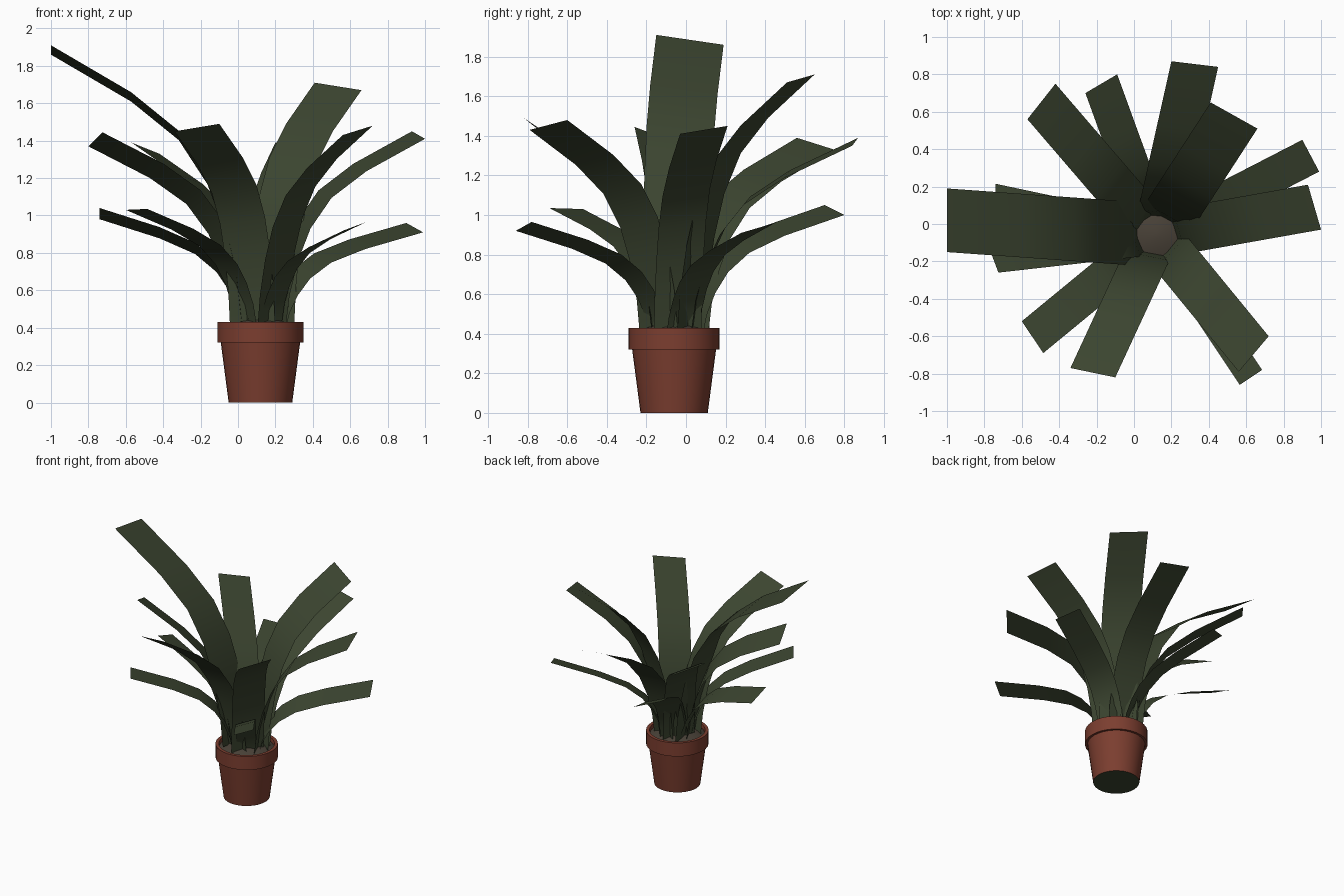
import bpy, math
from mathutils import Vector

if "Cube" in bpy.data.objects:
    bpy.data.objects.remove(bpy.data.objects["Cube"])

CX, CY = 0.12, -0.06      # pot axis


def material(name, rgb):
    m = bpy.data.materials.new(name)
    m.diffuse_color = (*rgb, 1.0)
    m.use_nodes = True
    m.node_tree.nodes["Principled BSDF"].inputs["Base Color"].default_value = m.diffuse_color
    return m


GREEN = material("leaf green", (0.045, 0.060, 0.030))
CLAY = material("terracotta", (0.200, 0.048, 0.029))
SOIL = material("soil", (0.065, 0.052, 0.038))


def make_object(name, verts, faces, mats, angle=None):
    mesh = bpy.data.meshes.new(name)
    mesh.from_pydata(verts, [], faces)
    for m in mats:
        mesh.materials.append(m)
    mesh.update()
    ob = bpy.data.objects.new(name, mesh)
    bpy.context.collection.objects.link(ob)
    if angle:
        bpy.ops.object.select_all(action='DESELECT')
        ob.select_set(True)
        bpy.context.view_layer.objects.active = ob
        bpy.ops.object.shade_smooth_by_angle(angle=math.radians(angle))
    return ob


def lathe(name, profile, mats, sides=32, cap_start=False, cap_end=False):
    """Spin a (radius, height) profile around the pot axis."""
    verts = [(CX + r * math.cos(2 * math.pi * i / sides),
              CY + r * math.sin(2 * math.pi * i / sides), z)
             for r, z in profile for i in range(sides)]
    faces = []
    for k in range(len(profile) - 1):
        for i in range(sides):
            j = (i + 1) % sides
            faces.append((k * sides + i, k * sides + j,
                          (k + 1) * sides + j, (k + 1) * sides + i))
    if cap_start:
        faces.append(tuple(reversed(range(sides))))
    if cap_end:
        n = (len(profile) - 1) * sides
        faces.append(tuple(range(n, n + sides)))
    return make_object(name, verts, faces, mats, 30)


# Pot: tapered body, overhanging rim, inner lip; dark underside
pot = lathe("pot", [(0.17, 0), (0.212, 0.32), (0.23, 0.32), (0.23, 0.43),
                    (0.205, 0.43), (0.20, 0.38)], [CLAY, GREEN], cap_start=True)
for p in pot.data.polygons:
    if p.normal.z < -0.9 and p.center.z < 0.01:
        p.material_index = 1

# Soil: low mound
lathe("soil", [(0.203, 0.40), (0.14, 0.43), (0.07, 0.452), (0.015, 0.46)],
      [SOIL], cap_end=True)

# Leaves: flat strips with one shared arc (outward fraction, upward fraction),
# each fixed by its left and right tip corners
ARC = [(0, 0), (0.03, 0.18), (0.09, 0.36), (0.18, 0.53), (0.33, 0.69),
       (0.58, 0.83), (1, 1)]
TIPS = [
    ((-1.00, -0.15, 1.91), (-1.00, 0.19, 1.86)),
    ((0.20, 0.87, 1.39), (0.45, 0.84, 1.35)),
    ((0.41, 0.65, 1.71), (0.66, 0.51, 1.67)),
    ((-0.57, 0.56, 1.39), (-0.42, 0.75, 1.33)),
    ((0.93, 0.21, 1.45), (1.00, -0.03, 1.41)),
    ((0.72, -0.60, 1.48), (0.56, -0.79, 1.43)),
    ((-0.10, -0.82, 1.49), (-0.34, -0.77, 1.45)),
    ((-0.725, -0.26, 1.445), (-0.80, -0.06, 1.37)),
    ((0.90, 0.45, 0.96), (0.99, 0.28, 0.91)),
    ((0.685, -0.78, 0.965), (0.565, -0.86, 0.92)),
    ((-0.485, -0.69, 1.035), (-0.60, -0.52, 1.03)),
    ((-0.74, 0.03, 1.04), (-0.74, 0.215, 0.98)),
    ((-0.26, 0.70, 1.05), (-0.09, 0.80, 1.00)),
]
for n, (left, right) in enumerate(TIPS):
    left, right = Vector(left), Vector(right)
    tip = (left + right) / 2
    half = (left - right) / 2
    out = Vector((tip.x - CX, tip.y - CY, 0)).normalized()
    base = Vector((CX, CY, 0.41)) + out * 0.10
    verts = []
    for u, v in ARC:
        c = Vector((base.x + (tip.x - base.x) * u,
                    base.y + (tip.y - base.y) * u,
                    base.z + (tip.z - base.z) * v))
        verts += [c + half, c - half]
    faces = [(2 * k, 2 * k + 1, 2 * k + 3, 2 * k + 2) for k in range(len(ARC) - 1)]
    make_object(f"leaf_{n + 1}", verts, faces, [GREEN], 60)
